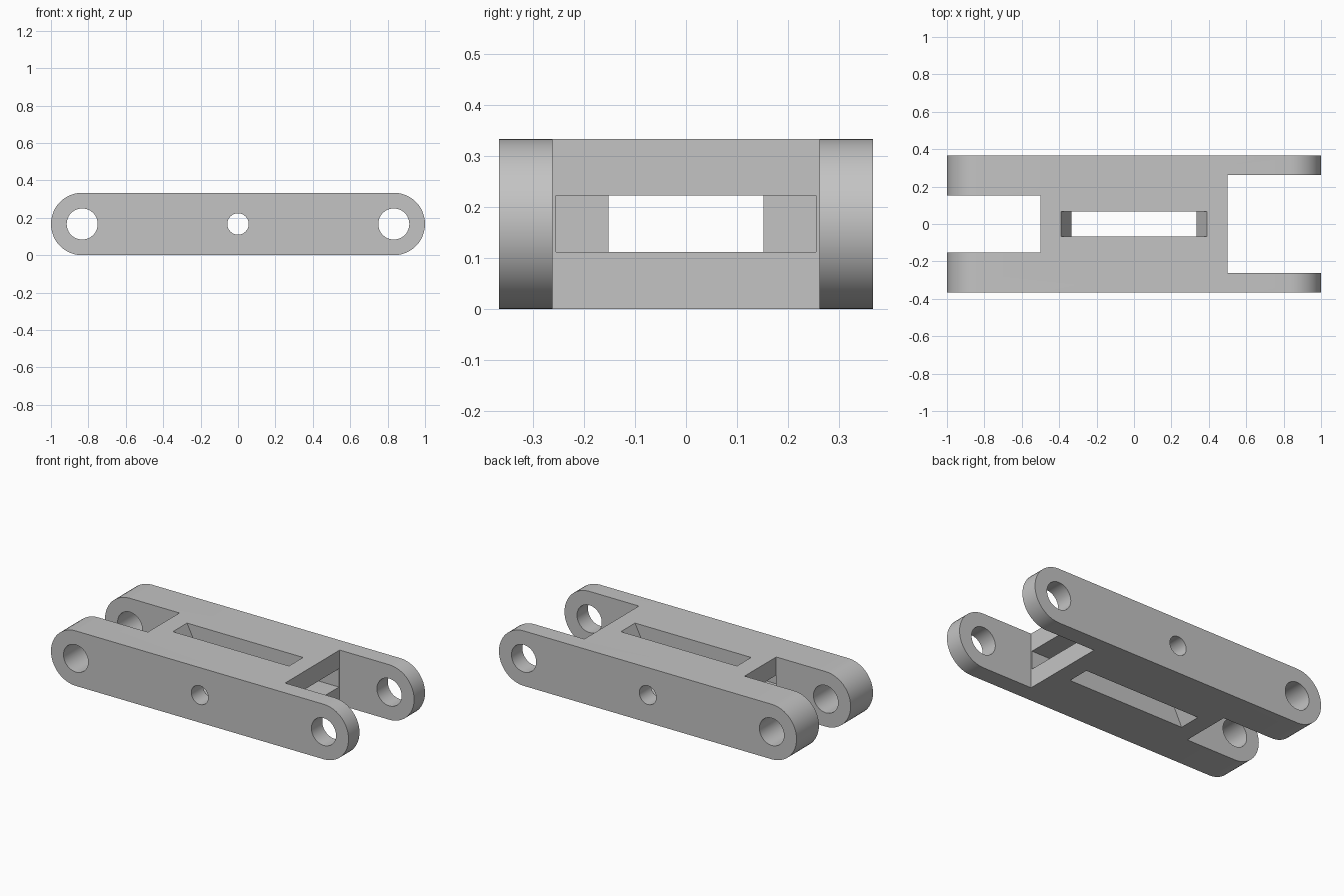
import bpy, bmesh, math

cube = bpy.data.objects.get("Cube")
if cube:
    bpy.data.objects.remove(cube, do_unlink=True)

HALF_W, R, PIVOT = 0.367, 0.167, 0.833
SEGMENTS = 48

metal = bpy.data.materials.new("plain grey")
metal.use_nodes = True
grey = (0.55, 0.55, 0.55, 1)
metal.diffuse_color = grey
metal.node_tree.nodes["Principled BSDF"].inputs["Base Color"].default_value = grey


def prism(name, outline, half_depth):
    """Extrude an XZ outline symmetrically along Y."""
    bm = bmesh.new()
    face = bm.faces.new([bm.verts.new((x, -half_depth, z)) for x, z in outline])
    grown = bmesh.ops.extrude_face_region(bm, geom=[face])["geom"]
    moved = [v for v in grown if isinstance(v, bmesh.types.BMVert)]
    bmesh.ops.translate(bm, verts=moved, vec=(0, 2 * half_depth, 0))
    bmesh.ops.recalc_face_normals(bm, faces=bm.faces)
    mesh = bpy.data.meshes.new(name)
    bm.to_mesh(mesh)
    bm.free()
    obj = bpy.data.objects.new(name, mesh)
    bpy.context.collection.objects.link(obj)
    mesh.materials.append(metal)
    return obj


def arc(cx, r, start, sweep, count):
    return [(cx + r * math.cos(start + sweep * i / count),
             R + r * math.sin(start + sweep * i / count)) for i in range(count + 1)]


def box(x0, x1, z0, z1):
    return [(x0, z0), (x1, z0), (x1, z1), (x0, z1)]


def circle(cx, r):
    return arc(cx, r, 0, 2 * math.pi, SEGMENTS)[:-1]


# Rounded link body
half = math.pi / 2
body = prism("link_body", arc(PIVOT, R, -half, math.pi, SEGMENTS // 2)
             + arc(-PIVOT, R, half, math.pi, SEGMENTS // 2), HALF_W)

# Fork gaps, lengthwise tunnel, waisted vertical slot and pin holes
waist = [(-0.39, 0), (0.39, 0), (0.335, 0.112), (0.335, 0.223), (0.39, 2 * R),
         (-0.39, 2 * R), (-0.335, 0.223), (-0.335, 0.112)]
# Carry the slot beyond both faces
slot = [(x, z + (-0.1 if z == 0 else 0.1 if z == 2 * R else 0)) for x, z in waist]
slot[0:2] = [(-0.39, -0.1), (0.39, -0.1), (0.39, 0)]
slot.insert(5, (0.39, 2 * R))
slot.insert(7, (-0.39, 2 * R))
slot.append((-0.39, 0))

cuts = [
    ("wide_fork_gap", box(0.5, 1.2, -0.1, 0.5), 0.262),
    ("narrow_fork_gap", box(-1.2, -0.5, -0.1, 0.5), 0.152),
    ("tunnel", box(-0.5, 0.6, 0.112, 0.223), 0.255),
    ("centre_slot", slot, 0.068),
    ("centre_pin_hole", circle(0, 0.057), 0.5),
    ("wide_fork_hole", circle(PIVOT, 0.083), 0.5),
    ("narrow_fork_hole", circle(-PIVOT, 0.083), 0.5),
]
# The slot outline is ordered from its corners so the sides stay upright outside
slot[:] = [(-0.39, -0.1), (0.39, -0.1), (0.39, 0), (0.335, 0.112), (0.335, 0.223),
           (0.39, 2 * R), (0.39, 0.5), (-0.39, 0.5), (-0.39, 2 * R),
           (-0.335, 0.223), (-0.335, 0.112), (-0.39, 0)]

bpy.context.view_layer.objects.active = body
body.select_set(True)
for name, outline, depth in cuts:
    cutter = prism(name, outline, depth)
    cutter.hide_render = True
    mod = body.modifiers.new(name, "BOOLEAN")
    mod.operation, mod.solver, mod.object = "DIFFERENCE", "EXACT", cutter
    bpy.ops.object.modifier_apply(modifier=mod.name)
    bpy.data.objects.remove(cutter, do_unlink=True)

bpy.ops.object.shade_smooth_by_angle(angle=math.radians(30))
